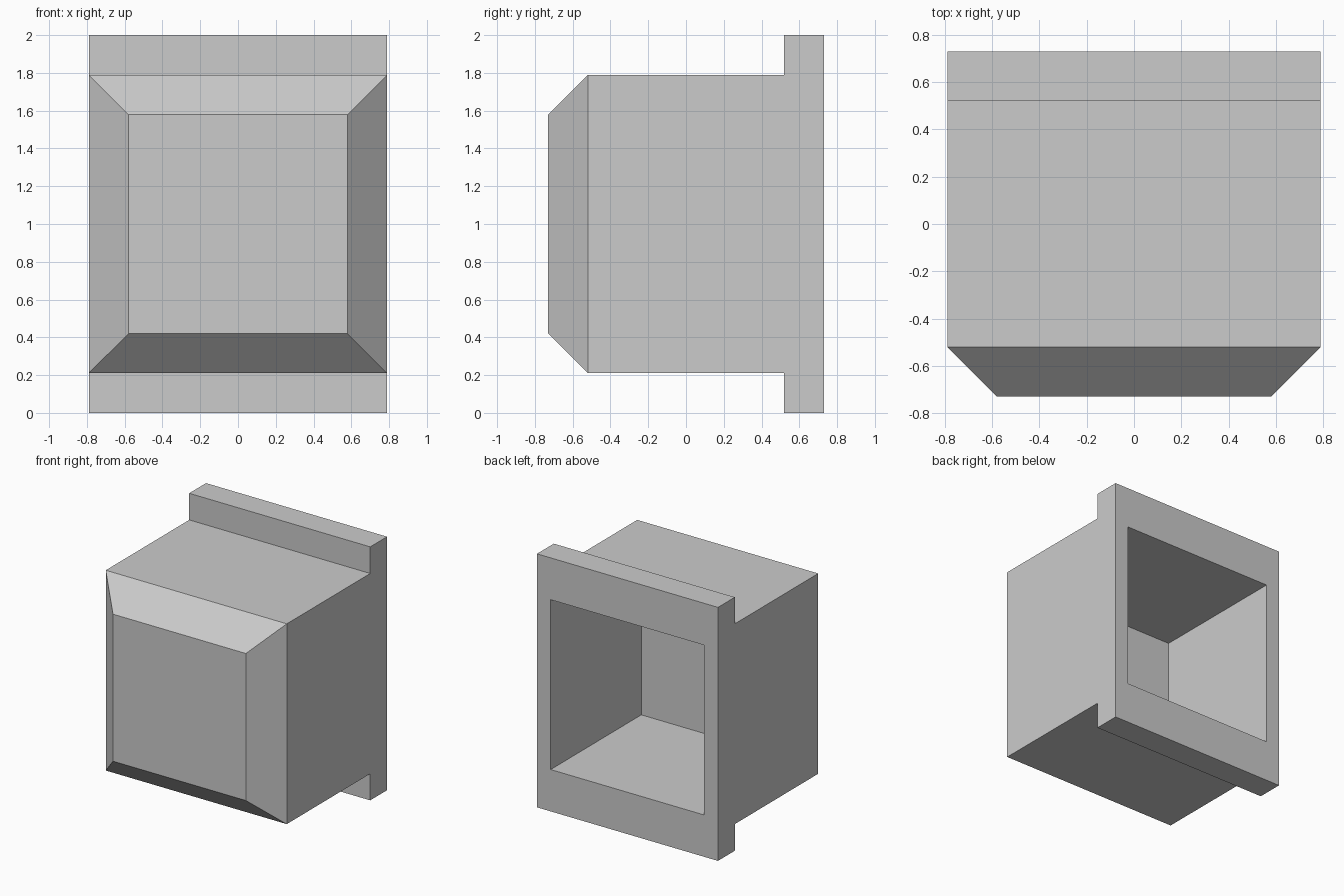
import bpy
import bmesh
from mathutils import Matrix

cube = bpy.data.objects.get("Cube")
if cube:
    bpy.data.objects.remove(cube, do_unlink=True)

HALF_WIDTH = 0.79
CHAMFER = 0.21
BACK = 0.73
LIP_FRONT = 0.52

grey = bpy.data.materials.new("light grey")
grey.use_nodes = True
grey.diffuse_color = (0.6, 0.6, 0.6, 1)
grey.node_tree.nodes["Principled BSDF"].inputs["Base Color"].default_value = (0.6, 0.6, 0.6, 1)


def make_object(name, bm):
    bmesh.ops.recalc_face_normals(bm, faces=bm.faces)
    mesh = bpy.data.meshes.new(name)
    bm.to_mesh(mesh)
    bm.free()
    mesh.materials.append(grey)
    obj = bpy.data.objects.new(name, mesh)
    bpy.context.collection.objects.link(obj)
    return obj


# Housing: side outline with upper and lower mounting lips, extruded across x
half_outline = [(-BACK, 1.79), (LIP_FRONT, 1.79), (LIP_FRONT, 2), (BACK, 2)]
outline = half_outline + [(y, 2 - z) for y, z in reversed(half_outline)]
bm = bmesh.new()
side = bm.faces.new([bm.verts.new((-HALF_WIDTH, y, z)) for y, z in outline])
extruded = bmesh.ops.extrude_face_region(bm, geom=[side], use_keep_orig=True)
moved = [g for g in extruded["geom"] if isinstance(g, bmesh.types.BMVert)]
bmesh.ops.translate(bm, verts=moved, vec=(2 * HALF_WIDTH, 0, 0))
bmesh.ops.recalc_face_normals(bm, faces=bm.faces)

# Chamfer around the front face
front_edges = [e for e in bm.edges if all(v.co.y < -BACK + 0.01 for v in e.verts)]
bmesh.ops.bevel(bm, geom=front_edges, offset=CHAMFER, offset_type='OFFSET',
                segments=1, affect='EDGES')
housing = make_object("housing", bm)

# Square cavity open at the back
CAVITY_HALF = 0.67
CAVITY_FLOOR = -0.40
cutter_back = BACK + 0.2
bm = bmesh.new()
bmesh.ops.create_cube(bm, size=1, matrix=(
    Matrix.Translation((0, (cutter_back + CAVITY_FLOOR) / 2, 1))
    @ Matrix.Diagonal((2 * CAVITY_HALF, cutter_back - CAVITY_FLOOR, 2 * CAVITY_HALF, 1))))
cutter = make_object("cavity_cutter", bm)
cutter.hide_render = True

cut = housing.modifiers.new("cavity", 'BOOLEAN')
cut.operation = 'DIFFERENCE'
cut.solver = 'EXACT'
cut.object = cutter
bpy.context.view_layer.objects.active = housing
bpy.ops.object.modifier_apply(modifier=cut.name)
bpy.data.objects.remove(cutter, do_unlink=True)
